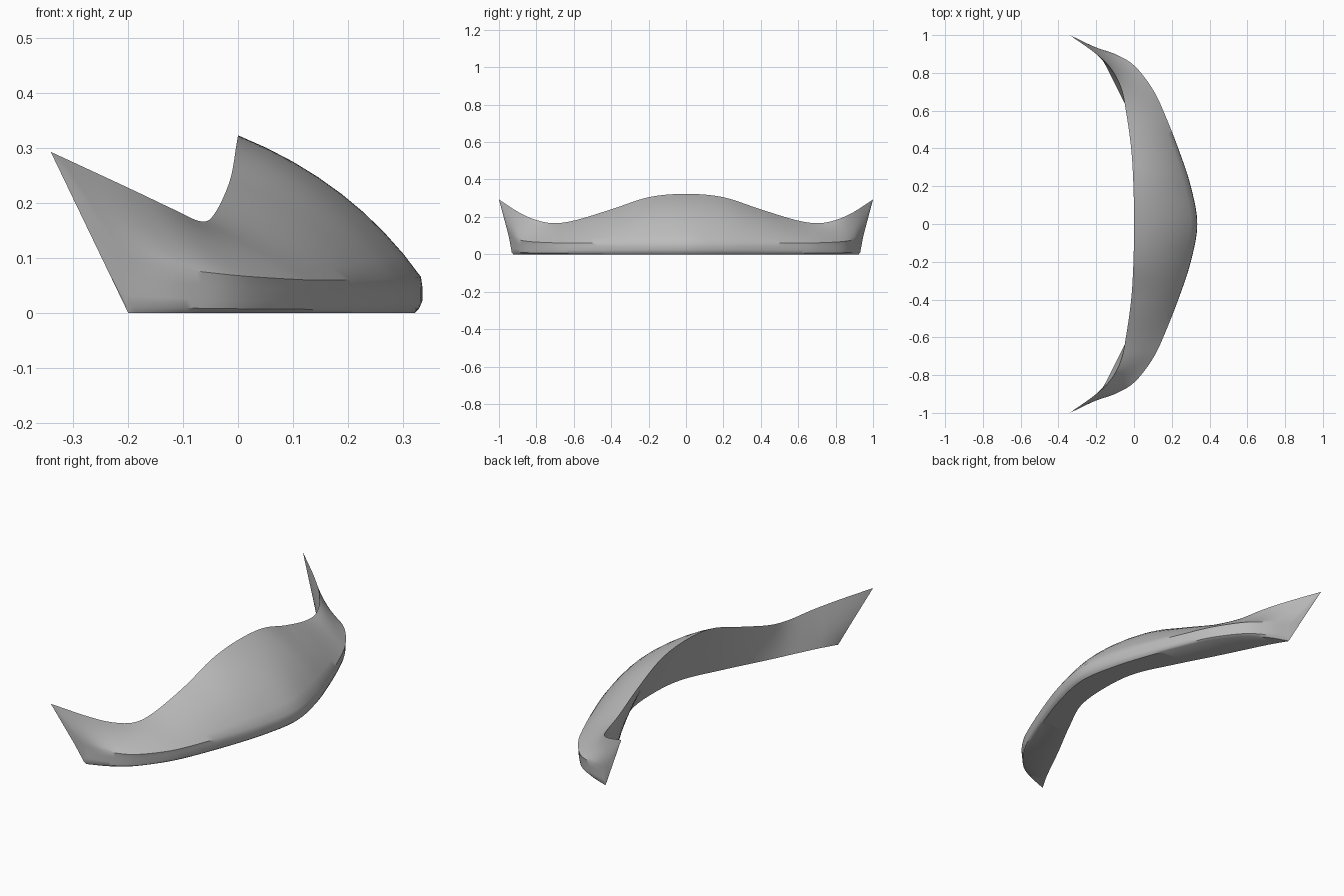
import bpy, bmesh
from mathutils import Vector

cube = bpy.data.objects.get("Cube")
if cube:
    bpy.data.objects.remove(cube, do_unlink=True)

grey = bpy.data.materials.new("satin grey")
grey.use_nodes = True
grey.diffuse_color = (0.5, 0.5, 0.5, 1)
grey.node_tree.nodes["Principled BSDF"].inputs["Base Color"].default_value = (0.5, 0.5, 0.5, 1)

# Rails from the centre to one pointed end
crest = [(0, 0, .323), (-.003, .2, .305), (-.015, .4, .24), (-.043, .6, .18),
         (-.068, .72, .167), (-.12, .82, .19), (-.2, .9, .228), (-.34, 1, .293)]
shoulder = [(.332, 0, .066), (.298, .2, .064), (.233, .4, .062), (.155, .6, .06),
            (.095, .72, .062), (.005, .835, .068), (-.09, .895, .078), (-.205, .935, .09)]
heel = [(.32, 0, 0), (.285, .2, 0), (.22, .4, 0), (.14, .6, 0),
        (.08, .71, 0), (-.012, .825, 0), (-.1, .885, 0), (-.197, .924, 0)]
inner = [(.19, 0, 0), (.168, .2, 0), (.075, .4, 0), (-.03, .6, 0),
         (-.085, .71, 0), (-.14, .82, 0), (-.168, .87, 0), (-.199, .922, 0)]
bulge = [.022, .02, .015, .006, 0, -.008, -.008, 0]


def spline(rail, steps=8):
    """Catmull-Rom curve through a rail that is mirrored across y = 0."""
    half = [Vector(p) for p in rail]
    pts = [Vector((p.x, -p.y, p.z)) for p in half[:0:-1]] + half
    pts = [2 * pts[0] - pts[1]] + pts + [2 * pts[-1] - pts[-2]]
    out = []
    for a, b, c, d in zip(pts, pts[1:], pts[2:], pts[3:]):
        for i in range(steps):
            t = i / steps
            out.append(b + (c - a) * t / 2 + (2 * a - 5 * b + 4 * c - d) * t * t / 2
                       + (3 * b - a - 3 * c + d) * t ** 3 / 2)
    return out + [pts[-2]]


def section(top, low, base, back, swell):
    """Closed wedge section: outer face, rounded lip, underside, inner face."""
    mid = (top + low) / 2 + Vector((swell, 0, swell))
    control = 2 * mid - (top + low) / 2
    ring = []
    for i in range(9):
        t = i / 8
        ring.append(top * (1 - t) ** 2 + control * 2 * t * (1 - t) + low * t * t)
    # Rounded lower lip
    side = low.lerp(base, .12)
    ring.append(Vector((side.x + swell * .2, side.y, low.z * .7)))
    ring.append(Vector((side.x + swell * .2, side.y, low.z * .35)))
    ring.append(Vector((low.x * .7 + base.x * .3, low.y * .7 + base.y * .3, low.z * .12)))
    ring.append(base)
    for i in range(6):
        ring.append(back.lerp(top, i / 6))
    return ring


# Curved blade lofted through the sections
bm = bmesh.new()
swells = [p.x for p in spline([(b, i, 0) for i, b in enumerate(bulge)])]
rings = [[bm.verts.new(p) for p in section(*rails)]
         for rails in zip(spline(crest), spline(shoulder), spline(heel), spline(inner), swells)]
for a, b in zip(rings, rings[1:]):
    n = len(a)
    for i in range(n):
        j = (i + 1) % n
        bm.faces.new((a[i], a[j], b[j], b[i]))
for end in (rings[0], rings[-1]):
    bm.faces.new(end)
bmesh.ops.remove_doubles(bm, verts=bm.verts, dist=.0003)
bmesh.ops.recalc_face_normals(bm, faces=bm.faces)

mesh = bpy.data.meshes.new("curved_blade")
bm.to_mesh(mesh)
bm.free()
mesh.materials.append(grey)
blade = bpy.data.objects.new("curved_blade", mesh)
bpy.context.collection.objects.link(blade)
bpy.ops.object.select_all(action="DESELECT")
blade.select_set(True)
bpy.context.view_layer.objects.active = blade
bpy.ops.object.shade_smooth_by_angle(angle=.7)
